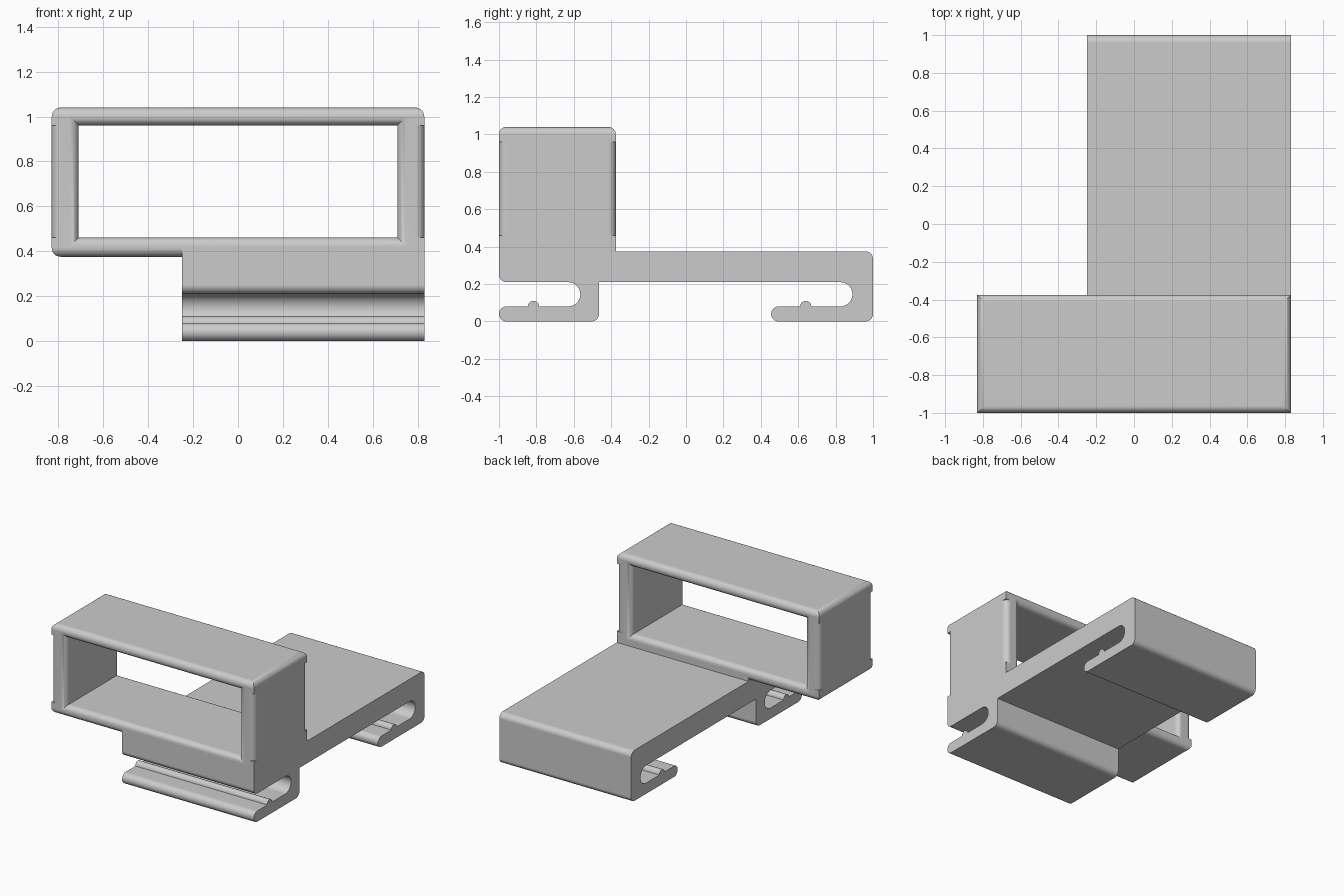
import bpy, bmesh, math

cube = bpy.data.objects.get("Cube")
if cube:
    bpy.data.objects.remove(cube, do_unlink=True)

R = 0.04                        # fillet radius used everywhere
W, FRONT, BACK = 0.83, -1.0, -0.375    # frame half width and depth range
Z0, Z1 = 0.375, 1.04            # frame bottom and top
OX, OZ0, OZ1 = 0.71, 0.46, 0.96        # opening

grey = bpy.data.materials.new("plain grey")
grey.use_nodes = True
grey.diffuse_color = (0.6, 0.6, 0.6, 1)
grey.node_tree.nodes["Principled BSDF"].inputs["Base Color"].default_value = (0.6, 0.6, 0.6, 1)


def make_object(name, bm):
    bmesh.ops.recalc_face_normals(bm, faces=bm.faces)
    mesh = bpy.data.meshes.new(name)
    bm.to_mesh(mesh)
    bm.free()
    mesh.materials.append(grey)
    ob = bpy.data.objects.new(name, mesh)
    bpy.context.collection.objects.link(ob)
    return ob


def arc(cx, cy, r, start, end, steps=8):
    angles = [math.radians(start + (end - start) * i / steps) for i in range(steps + 1)]
    return [(cx + r * math.cos(a), cy + r * math.sin(a)) for a in angles]


def extrude(name, points, place, lo, hi):
    """Prism through an outline; place(u, v, t) maps it into space."""
    bm = bmesh.new()
    a, b = [[bm.verts.new(place(u, v, t)) for u, v in points] for t in (lo, hi)]
    bm.faces.new(a)
    bm.faces.new(b)
    for i in range(len(points)):
        j = (i + 1) % len(points)
        bm.faces.new((a[i], a[j], b[j], b[i]))
    return make_object(name, bm)


def combine(target, other, operation):
    mod = target.modifiers.new(operation, "BOOLEAN")
    mod.object, mod.operation, mod.solver = other, operation, "EXACT"
    bpy.context.view_layer.objects.active = target
    bpy.ops.object.modifier_apply(modifier=mod.name)
    bpy.data.objects.remove(other, do_unlink=True)


# Rectangular frame: a ring with rounded rails and opening
bm = bmesh.new()
rings = []
for x, lo, hi in ((W, Z0, Z1), (OX, OZ0, OZ1)):
    for y in (FRONT, BACK):
        rings.append([bm.verts.new(p) for p in
                      ((-x, y, lo), (x, y, lo), (x, y, hi), (-x, y, hi))])
outer_f, outer_b, inner_f, inner_b = rings
for p, q in ((outer_f, outer_b), (inner_f, inner_b), (outer_f, inner_f), (outer_b, inner_b)):
    for i in range(4):
        j = (i + 1) % 4
        bm.faces.new((p[i], p[j], q[j], q[i]))
bmesh.ops.recalc_face_normals(bm, faces=bm.faces)
opening = set(inner_f + inner_b)
rounded = []
for e in bm.edges:
    a, b = e.verts
    across = abs(a.co.y - b.co.y) > 0.1
    upright = abs(a.co.z - b.co.z) > 0.1
    inside = (a in opening) + (b in opening)
    if (inside == 2 and not across) or (inside == 0 and not upright):
        rounded.append(e)
bmesh.ops.bevel(bm, geom=rounded, offset=R, segments=8, profile=0.5, affect="EDGES")
holder = make_object("frame_and_clips", bm)

# Rounded outer upright edges of the posts, stopping at the rails
for sx in (-1, 1):
    for sy, y in ((-1, FRONT), (1, BACK)):
        edge = arc(0, 0, R, 0, 90) + [(0, R + 0.02), (R + 0.02, R + 0.02), (R + 0.02, 0)]
        cutter = extrude("post_edge_cutter", edge,
                         lambda u, v, t: (sx * (W - R + u), y + sy * (v - R), t), OZ0, OZ1)
        combine(holder, cutter, "DIFFERENCE")


# Mounting plate with two hooked clips, one continuous side profile
def hook(tip, bump, end):
    return (arc(tip + R, R, R, -90, -270, 12) + arc(bump, 0.08, 0.03, 180, 0, 10)
            + arc(end - 0.065, 0.145, 0.065, -90, 90, 14))


profile = [(FRONT, 0.418), (BACK, 0.418), (BACK, Z0)]
profile += arc(1 - R, Z0 - R, R, 90, 0) + arc(1 - R, R, R, 0, -90)
profile += hook(0.455, 0.64, 0.89)
profile += [(-0.465, 0.21)] + arc(-0.465 - R, R, R, 0, -90)
profile += hook(FRONT, -0.815, -0.565)
profile += arc(FRONT + R, 0.21 + R, R, -90, -180)
plate = extrude("clip_plate", profile, lambda u, v, t: (t, u, v), -0.25, W)
combine(holder, plate, "UNION")

# Smooth fillets, crisp flats
bpy.ops.object.select_all(action="DESELECT")
holder.select_set(True)
bpy.context.view_layer.objects.active = holder
bpy.ops.object.shade_smooth_by_angle(angle=math.radians(30))
weighted = holder.modifiers.new("even_flats", "WEIGHTED_NORMAL")
weighted.keep_sharp = True
